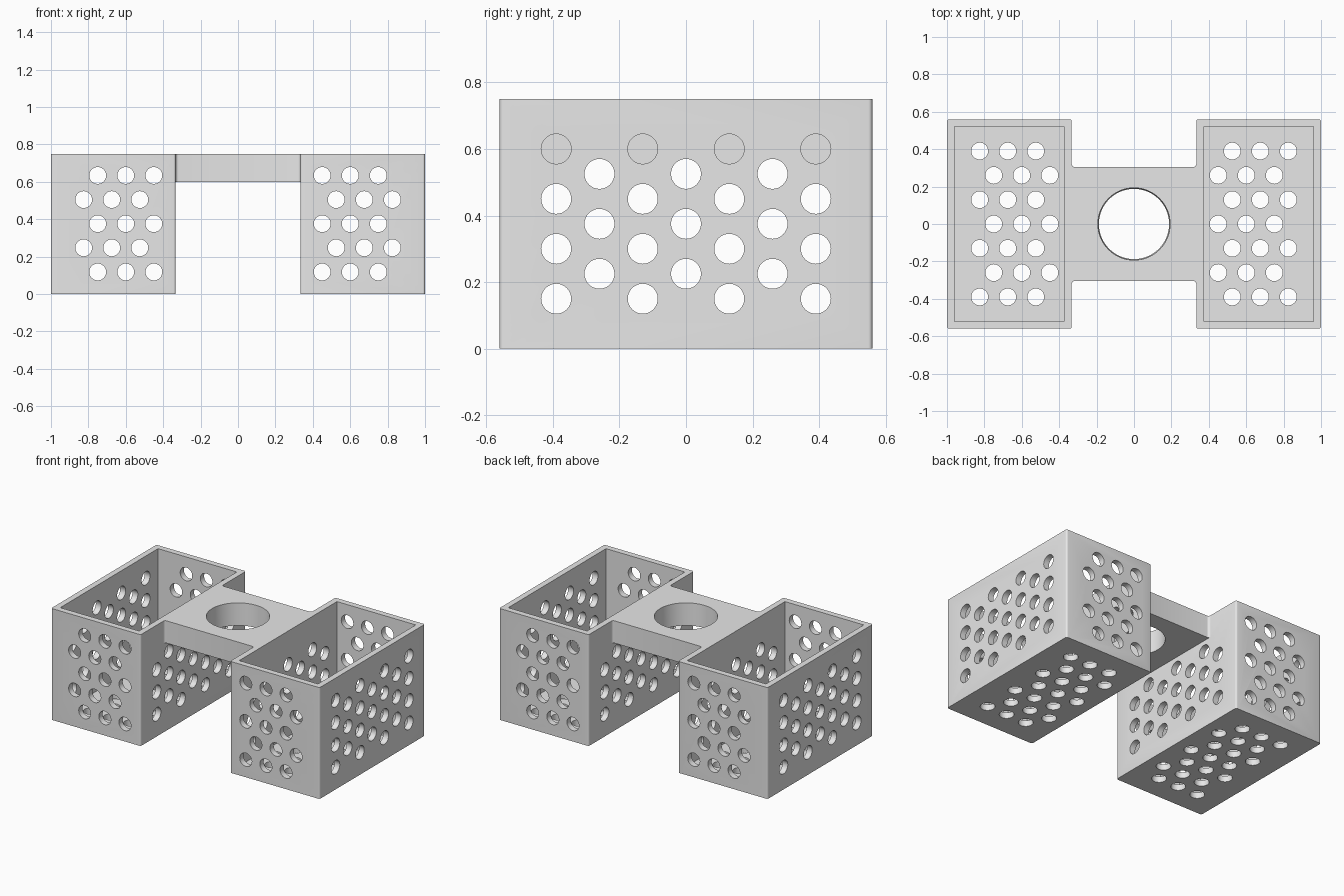
import bpy, bmesh, math
from mathutils import Matrix, Vector

cube = bpy.data.objects.get("Cube")
if cube:
    bpy.data.objects.remove(cube, do_unlink=True)

grey = bpy.data.materials.new("light grey plastic")
grey.use_nodes = True
COLOUR = (0.8, 0.8, 0.8, 1)
grey.diffuse_color = COLOUR
grey.node_tree.nodes["Principled BSDF"].inputs["Base Color"].default_value = COLOUR

# Main dimensions
IN, OUT = 0.333, 1.0
MID, WIDTH = (IN + OUT) / 2, OUT - IN
HALF_Y, HEIGHT, WALL = 0.56, 0.75, 0.04
HOLE_R, STEP = 0.045, 0.15


def to_object(name, bm):
    bmesh.ops.recalc_face_normals(bm, faces=bm.faces)
    mesh = bpy.data.meshes.new(name)
    bm.to_mesh(mesh)
    bm.free()
    mesh.materials.append(grey)
    ob = bpy.data.objects.new(name, mesh)
    bpy.context.collection.objects.link(ob)
    return ob


def box(name, centre, size, corner=0):
    bm = bmesh.new()
    bmesh.ops.create_cube(bm, size=1, matrix=Matrix.Translation(centre) @ Matrix.Diagonal((*size, 1)))
    if corner:
        upright = [e for e in bm.edges if abs((e.verts[0].co - e.verts[1].co).z) > 0.1]
        bmesh.ops.bevel(bm, geom=upright, offset=corner, segments=4, profile=0.5, affect='EDGES')
    return to_object(name, bm)


def add_rod(bm, centre, axis, radius, length, top_radius=None, sides=32):
    turn = Vector((0, 0, 1)).rotation_difference(Vector(axis)).to_matrix().to_4x4()
    bmesh.ops.create_cone(bm, cap_ends=True, segments=sides, radius1=radius,
                          radius2=top_radius or radius, depth=length,
                          matrix=Matrix.Translation(centre) @ turn)


def cut(ob, cutters):
    for cutter in cutters:
        cutter.hide_render = True
        mod = ob.modifiers.new("cut", 'BOOLEAN')
        mod.operation, mod.solver, mod.object = 'DIFFERENCE', 'EXACT', cutter
    graph = bpy.context.evaluated_depsgraph_get()
    mesh = bpy.data.meshes.new_from_object(ob.evaluated_get(graph))
    ob.modifiers.clear()
    ob.data = mesh
    mesh.name = ob.name
    for cutter in cutters:
        bpy.data.objects.remove(cutter, do_unlink=True)


def smooth(ob):
    bpy.ops.object.select_all(action='DESELECT')
    ob.select_set(True)
    bpy.context.view_layer.objects.active = ob
    bpy.ops.object.shade_smooth_by_angle(angle=math.radians(35))


def hole_cutter(s):
    bm = bmesh.new()
    depth = WALL * 2.5
    # Long walls: staggered rows; the inner wall stops below the bridge
    for row in range(7):
        z = 0.15 + row * STEP / 2
        columns = (-0.39, -0.13, 0.13, 0.39) if row % 2 == 0 else (-0.26, 0, 0.26)
        for y in columns:
            add_rod(bm, (s * (OUT - WALL / 2), y, z), (1, 0, 0), HOLE_R, depth)
            if row < 6:
                add_rod(bm, (s * (IN + WALL / 2), y, z), (1, 0, 0), HOLE_R, depth)
    for column in range(3):
        # Front and back walls
        for row in range(5):
            x = 0.45 + column * STEP + (row % 2) * STEP / 2
            for side in (-1, 1):
                add_rod(bm, (s * x, side * (HALF_Y - WALL / 2), 0.118 + row * 0.129),
                        (0, 1, 0), HOLE_R, depth)
        # Floor
        for row in range(7):
            x = 0.45 + column * STEP + ((row + 1) % 2) * STEP / 2
            add_rod(bm, (s * x, (row - 3) * 0.13, WALL / 2), (0, 0, 1), HOLE_R, depth)
    return to_object("hole_cutter", bm)


# Two open perforated baskets
for s, name in ((1, "left_basket"), (-1, "right_basket")):
    basket = box(name, (s * MID, 0, HEIGHT / 2), (WIDTH, 2 * HALF_Y, HEIGHT), 0.012)
    cavity = box("cavity", (s * MID, 0, HEIGHT / 2 + WALL),
                 (WIDTH - 2 * WALL, 2 * (HALF_Y - WALL), HEIGHT))
    cut(basket, [cavity, hole_cutter(s)])
    smooth(basket)

# Bridge plate with small fillets where it meets the baskets
BRIDGE_Y, FILLET, LOW = 0.305, 0.015, 0.6
quarter = []
for i in range(5):
    a = math.pi / 2 * i / 4
    quarter.append((IN - FILLET + FILLET * math.cos(a), BRIDGE_Y + FILLET - FILLET * math.sin(a)))
half = quarter + [(-x, y) for x, y in reversed(quarter)]
outline = half + [(-x, -y) for x, y in half]
bm = bmesh.new()
face = bm.faces.new([bm.verts.new((x, y, LOW)) for x, y in outline])
new = bmesh.ops.extrude_face_region(bm, geom=[face])["geom"]
bmesh.ops.translate(bm, vec=(0, 0, HEIGHT - LOW),
                    verts=[v for v in new if isinstance(v, bmesh.types.BMVert)])
bridge = to_object("bridge", bm)

# Round, slightly tapered opening in the bridge
bm = bmesh.new()
add_rod(bm, (0, 0, (LOW + HEIGHT) / 2), (0, 0, 1), 0.187, 0.2, 0.194, sides=64)
cut(bridge, [to_object("opening_cutter", bm)])
smooth(bridge)
